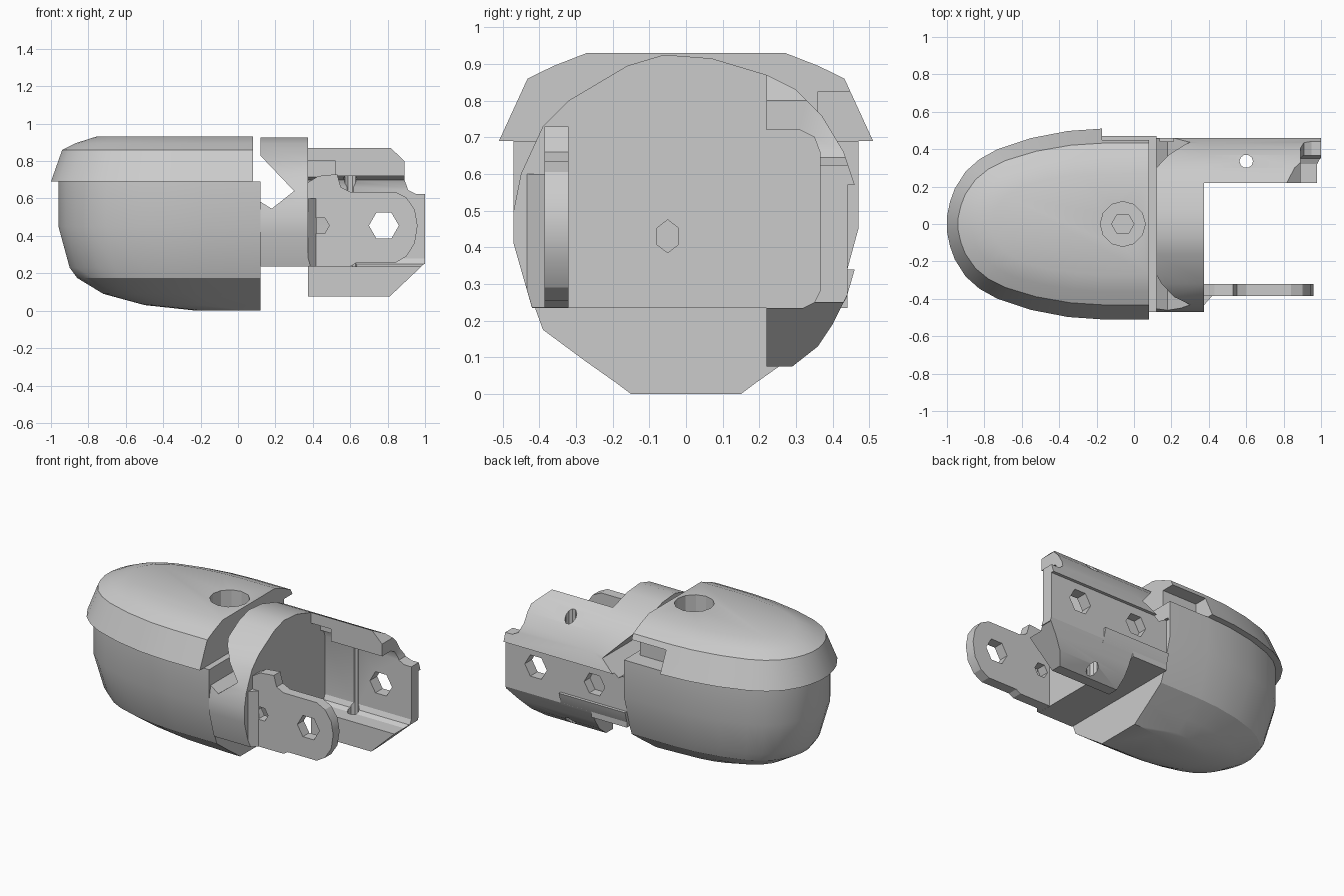
import bpy, bmesh, math

cube = bpy.data.objects.get("Cube")
if cube:
    bpy.data.objects.remove(cube, do_unlink=True)

grey = bpy.data.materials.new("light_grey")
grey.use_nodes = True
COLOUR = (0.6, 0.6, 0.6, 1)
grey.diffuse_color = COLOUR
grey.node_tree.nodes["Principled BSDF"].inputs["Base Color"].default_value = COLOUR


def loft(name, rings):
    """Skin a closed solid through rings that share a point count."""
    bm = bmesh.new()
    loops = [[bm.verts.new(p) for p in ring] for ring in rings]
    for a, b in zip(loops, loops[1:]):
        for i in range(len(a)):
            j = (i + 1) % len(a)
            bm.faces.new((a[i], a[j], b[j], b[i]))
    bm.faces.new(loops[0][::-1])
    bm.faces.new(loops[-1])
    bmesh.ops.recalc_face_normals(bm, faces=bm.faces)
    mesh = bpy.data.meshes.new(name)
    bm.to_mesh(mesh)
    bm.free()
    mesh.materials.append(grey)
    ob = bpy.data.objects.new(name, mesh)
    bpy.context.collection.objects.link(ob)
    return ob


def prism(name, points, axis, a, b):
    """Extrude a 2D profile along an axis from a to b."""
    place = {"x": lambda p, t: (t, p[0], p[1]),
             "y": lambda p, t: (p[0], t, p[1]),
             "z": lambda p, t: (p[0], p[1], t)}[axis]
    return loft(name, [[place(p, t) for p in points] for t in (a, b)])


def ngon(u, v, r, n=6, turn=0.0, squash=1.0):
    return [(u + squash * r * math.cos(turn + i * math.tau / n),
             v + r * math.sin(turn + i * math.tau / n)) for i in range(n)]


def rect(u0, v0, u1, v1):
    return [(u0, v0), (u1, v0), (u1, v1), (u0, v1)]


def boolean(target, points, axis, a, b, operation="DIFFERENCE"):
    """Apply a prism to the target as a cutter, then discard it."""
    cutter = prism("cutter", points, axis, a, b)
    cutter.hide_render = True
    mod = target.modifiers.new("cut", "BOOLEAN")
    mod.operation, mod.solver, mod.object = operation, "EXACT", cutter
    bpy.ops.object.select_all(action="DESELECT")
    bpy.context.view_layer.objects.active = target
    target.select_set(True)
    bpy.ops.object.modifier_apply(modifier=mod.name)
    bpy.data.objects.remove(cutter, do_unlink=True)


# Bullet-shaped plan outline, nose towards -x and flat at the other end
CURVE = [(0, 0.08), (0.02, 0.235), (0.05, 0.37), (0.12, 0.55), (0.21, 0.68),
         (0.325, 0.784), (0.54, 0.90), (0.78, 0.975), (1, 1)]


def bullet(z, nose, half_width, end):
    length = max(0.3, nose - 0.17)
    side = [(-nose + u * length, v * half_width) for u, v in CURVE] + [(end, half_width)]
    return [(x, y, z) for x, y in side] + [(x, -y, z) for x, y in reversed(side)]


# Rounded shell: lower body and overhanging cap
body = loft("lower_body", [bullet(z, n, w, 0.12) for z, n, w in (
    (0.0, 0.22, 0.15), (0.03, 0.50, 0.19), (0.09, 0.72, 0.275),
    (0.175, 0.86, 0.39), (0.23, 0.90, 0.41), (0.45, 0.96, 0.47), (0.69, 0.96, 0.47))])
cap = loft("upper_cap", [bullet(z, n, w, 0.08) for z, n, w in (
    (0.69, 1.0, 0.51), (0.86, 0.94, 0.432), (0.895, 0.87, 0.36), (0.93, 0.76, 0.27))])
boolean(cap, rect(-0.17, 0.36, 0.2, 0.6), "z", 0.60, 0.825)
boolean(cap, ngon(-0.06, 0, 0.12, 12), "z", 0.82, 1.1)
boolean(cap, ngon(-0.06, 0, 0.06), "z", 0.72, 1.0)

# Rounded core between shell and arms
core = prism("fork_core", [
    (-0.42, 0.235), (-0.47, 0.41), (-0.47, 0.50), (-0.45, 0.60), (-0.39, 0.73),
    (-0.32, 0.80), (-0.16, 0.895), (-0.06, 0.925), (0.07, 0.915), (0.22, 0.87),
    (0.30, 0.83), (0.37, 0.76), (0.43, 0.66), (0.46, 0.57), (0.44, 0.57),
    (0.44, 0.235)], "x", 0.12, 0.375)
boolean(core, [(0.1, 0.85), (0.30, 0.64), (0.18, 0.545), (0.1, 0.595)], "y", -0.7, 0.7)
boolean(core, ngon(-0.05, 0.43, 0.045, 6, math.pi / 2, 0.75), "x", 0.25, 0.5)
boolean(core, ngon(0.355, 0.455, 0.075), "y", 0.38, 0.6)

# Tapered shoulder that leads into the front arm
shoulder = prism("front_shoulder", [
    (0.30, -0.45), (0.36, -0.45), (0.42, -0.383), (0.30, -0.383)], "z", 0.236, 0.60)
boolean(shoulder, [(-0.30, 0.236), (-0.42, 0.236), (-0.47, 0.41), (-0.47, 0.5),
                   (-0.445, 0.61), (-0.30, 0.61)], "x", 0.2, 0.5, "INTERSECT")

# Front arm: flat lug with a rounded tip
front_arm = prism("front_arm", [
    (0.30, 0.236), (0.30, 0.64), (0.43, 0.72), (0.53, 0.73), (0.55, 0.66), (0.60, 0.635),
    (0.84, 0.635), (0.90, 0.605), (0.945, 0.54), (0.96, 0.455), (0.945, 0.36),
    (0.90, 0.29), (0.84, 0.255), (0.63, 0.255), (0.60, 0.236)], "y", -0.386, -0.32)

# Back arm: channel section trimmed to its side outline
back_arm = prism("back_arm", [
    (0.22, 0.87), (0.30, 0.83), (0.37, 0.76), (0.43, 0.66), (0.46, 0.57), (0.44, 0.57),
    (0.44, 0.27), (0.40, 0.19), (0.36, 0.13), (0.29, 0.075), (0.22, 0.075),
    (0.22, 0.235), (0.32, 0.235), (0.35, 0.25), (0.365, 0.28), (0.365, 0.66),
    (0.35, 0.70), (0.31, 0.72), (0.22, 0.72)], "x", 0.375, 1.0)
boolean(back_arm, [
    (0.3, 0.9), (0.785, 0.9), (0.89, 0.80), (0.89, 0.70), (0.91, 0.645), (0.95, 0.625),
    (1.1, 0.625), (1.1, 0.25), (0.995, 0.25), (0.81, 0.075), (0.81, 0.0), (0.3, 0.0)],
    "y", 0.1, 0.6, "INTERSECT")
boolean(back_arm, rect(0.3, 0.1, 0.52, 0.32), "z", 0.68, 0.80)
boolean(back_arm, ngon(0.60, 0.335, 0.036, 10), "z", 0.0, 1.0)
boolean(back_arm, ngon(0.355, 0.455, 0.075), "y", 0.38, 0.6)

# Hexagonal pin holes through the arms
for arm, y in ((front_arm, -0.36), (back_arm, 0.4)):
    boolean(arm, ngon(0.78, 0.455, 0.08), "y", y - 0.2, y + 0.2)
boolean(front_arm, ngon(0.44, 0.455, 0.048), "y", -0.5, -0.25)

# Raised rail along the outside of the back arm
rail = prism("outer_rail", [(0.42, 0.235), (0.437, 0.26), (0.46, 0.34), (0.42, 0.34)],
             "x", 0.12, 0.60)

# Soft shading on curves, crisp on hard edges
for ob in (body, cap, core, shoulder, front_arm, back_arm, rail):
    bpy.ops.object.select_all(action="DESELECT")
    bpy.context.view_layer.objects.active = ob
    ob.select_set(True)
    bpy.ops.object.shade_smooth_by_angle(angle=math.radians(25))
